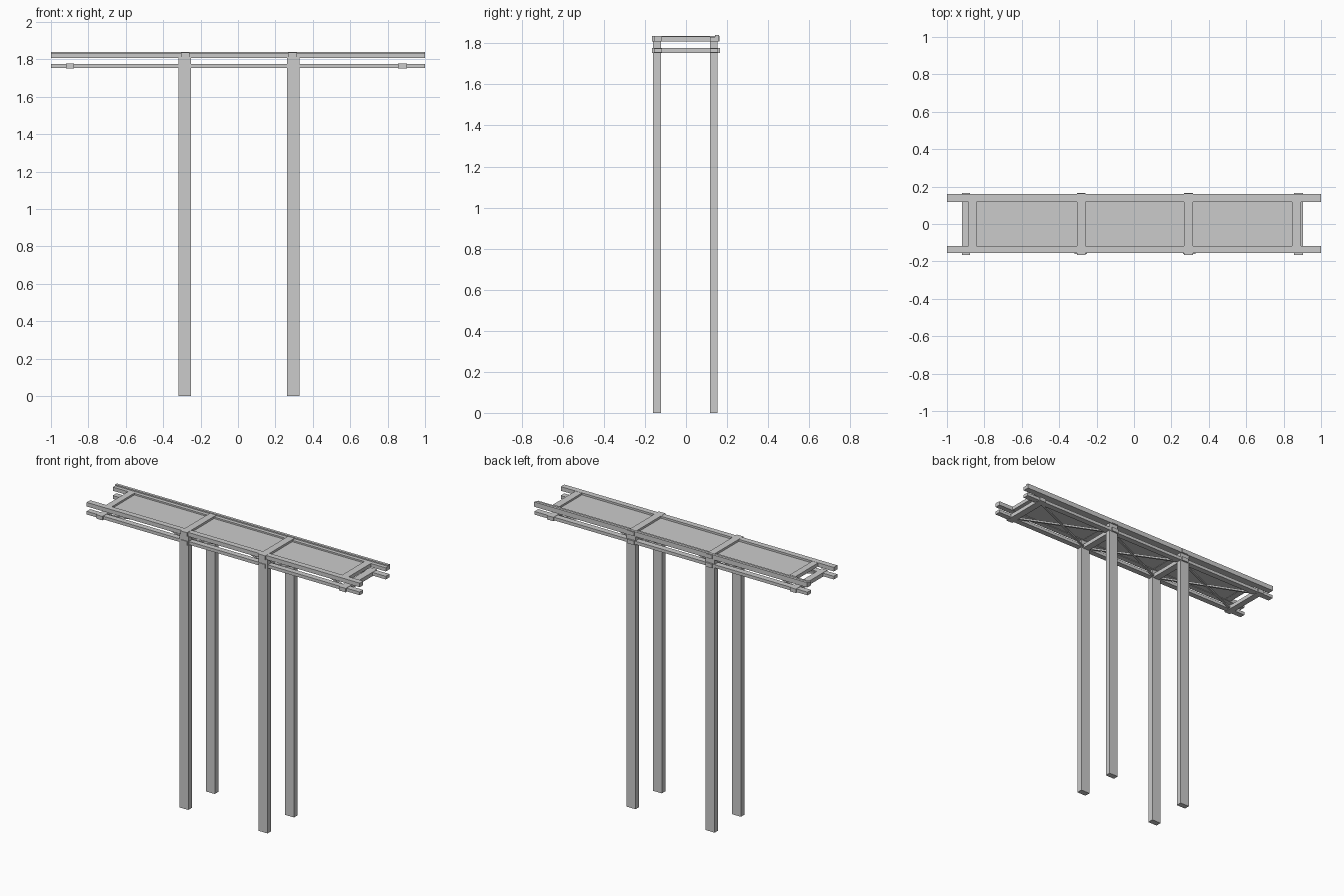
import bpy
from mathutils import Vector

if "Cube" in bpy.data.objects:
    bpy.data.objects.remove(bpy.data.objects["Cube"])


def box(name, x0, x1, y0, y1, z0, z1):
    bpy.ops.mesh.primitive_cube_add(size=1, location=((x0+x1)/2, (y0+y1)/2, (z0+z1)/2))
    o = bpy.context.object
    o.name = name
    o.scale = (x1-x0, y1-y0, z1-z0)
    bpy.ops.object.transform_apply(location=False, rotation=False, scale=True)
    return o


def brace(name, a, b, w=0.012):
    a, b = Vector(a), Vector(b)
    d = b - a
    o = box(name, -d.length/2, d.length/2, -w/2, w/2, -w/2, w/2)
    o.location = (a + b)/2
    o.rotation_euler = d.to_track_quat('X', 'Z').to_euler()


# four tall legs
for side, y0, y1 in (("front", -0.16, -0.121), ("back", 0.117, 0.154)):
    for hand, x0, x1 in (("left", -0.318, -0.252), ("right", 0.262, 0.328)):
        box(f"{side}_{hand}_leg", x0, x1, y0, y1, 0, 1.812)

# long rails, upper and lower
box("front_upper_rail", -1, 1, -0.155, -0.118, 1.808, 1.835)
box("back_upper_rail", -1, 1, 0.118, 0.142, 1.808, 1.832)
box("back_upper_rail_lip", -1, 1, 0.142, 0.16, 1.808, 1.84)
box("front_lower_rail", -1, 1, -0.155, -0.118, 1.755, 1.776)
box("back_lower_rail", -1, 1, 0.118, 0.157, 1.755, 1.776)

# cross beams, upper set between the rails and lower set clamping the rails
for x0, x1 in ((-0.885, -0.842), (-0.305, -0.258), (0.267, 0.315), (0.845, 0.893)):
    box("upper_cross_beam", x0, x1, -0.118, 0.118, 1.81, 1.834)
for x0, x1 in ((-0.305, -0.258), (0.267, 0.315)):
    box("upper_cross_clamp", x0, x1, -0.165, 0.163, 1.81, 1.836)
lower = ((-0.92, -0.878), (-0.305, -0.258), (0.267, 0.315), (0.856, 0.904))
for x0, x1 in lower:
    box("lower_cross_beam", x0, x1, -0.165, 0.165, 1.752, 1.778)

# recessed deck panels
for x0, x1 in ((-0.842, -0.305), (-0.258, 0.267), (0.315, 0.845)):
    box("deck_panel", x0, x1, -0.118, 0.118, 1.812, 1.822)

# crossed diagonal braces under each bay
for (_, x0), (x1, _) in zip(lower, lower[1:]):
    for s in (-1, 1):
        brace("diagonal_brace", (x0, -0.12*s, 1.765), (x1, 0.12*s, 1.765))
